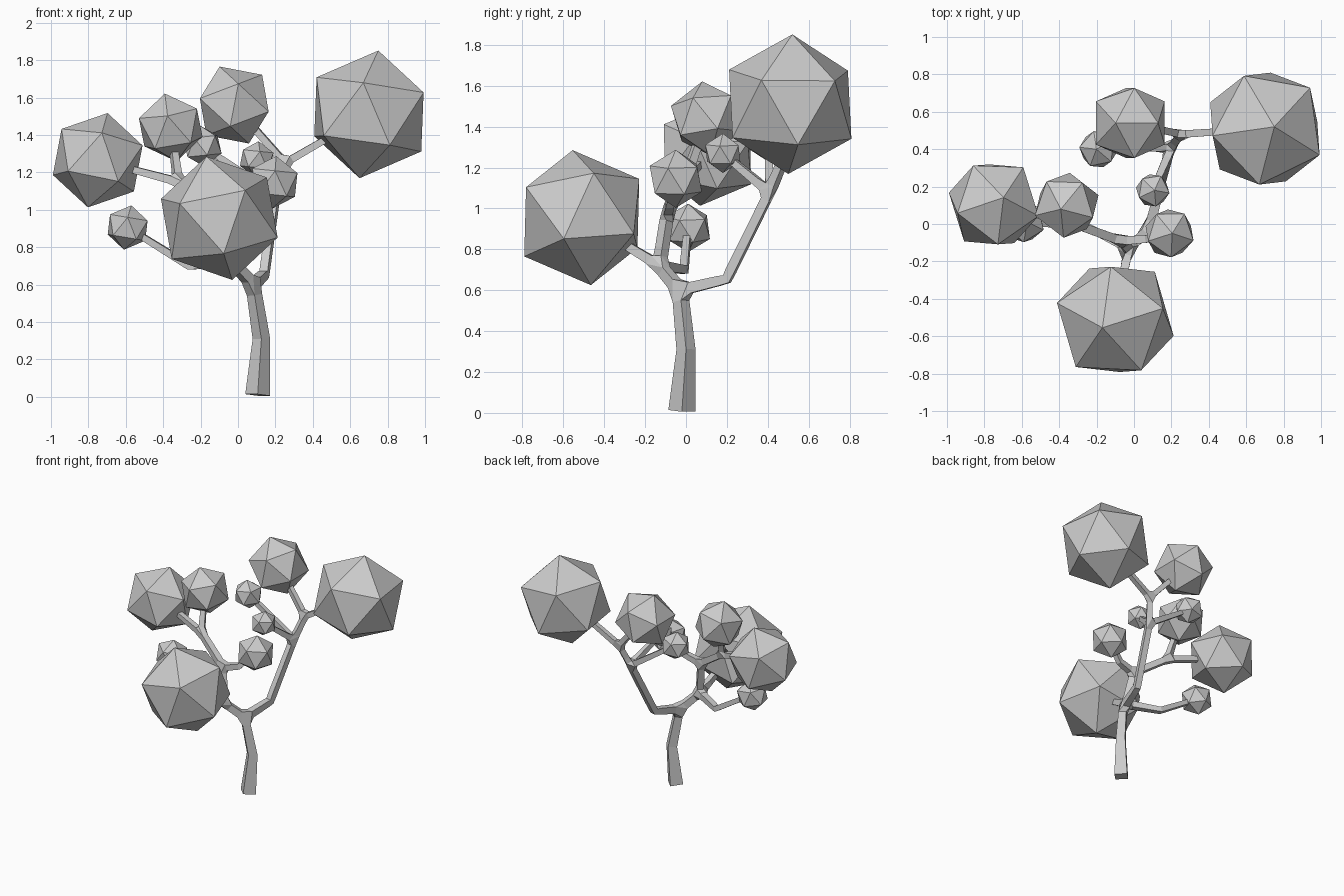
import bpy, bmesh
from mathutils import Vector, Matrix

cube = bpy.data.objects.get("Cube")
if cube:
    bpy.data.objects.remove(cube)

# One plain grey for the whole tree
grey = bpy.data.materials.new("plain_grey")
grey.use_nodes = True
colour = (0.6, 0.6, 0.6, 1)
grey.diffuse_color = colour
grey.node_tree.nodes["Principled BSDF"].inputs["Base Color"].default_value = colour


def add_object(name, bm):
    mesh = bpy.data.meshes.new(name)
    bm.to_mesh(mesh)
    bm.free()
    mesh.materials.append(grey)
    obj = bpy.data.objects.new(name, mesh)
    bpy.context.scene.collection.objects.link(obj)
    return obj


def frame(pole, side):
    """Orthonormal basis whose z is the pole and whose x leans to the side."""
    z = Vector(pole).normalized()
    x = Vector(side)
    x = (x - z * x.dot(z)).normalized()
    return Matrix((x, z.cross(x), z)).transposed()


# Foliage: a low-poly ball turned by the directions of two neighbouring corners
def foliage(name, centre, radius, pole, side):
    bm = bmesh.new()
    bmesh.ops.create_icosphere(bm, subdivisions=1, radius=radius)
    top = max(bm.verts, key=lambda v: v.co.z)
    neighbour = top.link_edges[0].other_vert(top)
    turn = frame(pole, side) @ frame(top.co, neighbour.co).transposed()
    bm.transform(Matrix.Translation(centre) @ turn.to_4x4())
    add_object(name, bm)


BALLS = {
    "back_left": ((0.70, 0.51, 1.51), 0.345, (0.05, 0.01, 0.34), (-0.03, -0.30, 0.17)),
    "front": ((-0.10, -0.51, 0.955), 0.34, (-0.07, -0.045, 0.335), (0.14, -0.275, 0.15)),
    "right": ((-0.75, 0.105, 1.265), 0.26, (0.05, 0.035, 0.24), (0.16, 0.2, 0.06)),
    "right_upper": ((-0.36, 0.10, 1.44), 0.185, (-0.03, -0.02, 0.175), (0.11, 0.15, 0.08)),
    "back_top": ((-0.02, 0.54, 1.56), 0.22, (-0.08, 0, 0.21), (0.15, 0, 0.17)),
    "right_lower": ((-0.59, 0.01, 0.905), 0.12, (0.02, 0, 0.12), (0, -0.1, 0.05)),
    "middle": ((0.19, -0.05, 1.145), 0.143, (0.1, 0, 1), (0.7, -0.2, 0.5)),
    "small_upper": ((0.10, 0.18, 1.27), 0.097, (0.1, 0, 1), (0.2, -1, 0.5)),
    "small_back": ((-0.19, 0.40, 1.34), 0.11, (-0.1, 0, 1), (-0.5, -1, 0.5)),
}
for name, spec in BALLS.items():
    foliage("foliage_" + name, *spec)

# Branch skeleton: joint -> (parent, position, half width)
JOINTS = {
    "base": (None, (0.105, -0.02, 0.01), 0.047),
    "bend": ("base", (0.125, 0.0, 0.31), 0.033),
    "fork": ("bend", (0.08, -0.03, 0.60), 0.028),
    "back_bend": ("fork", (0.14, 0.20, 0.655), 0.023),
    "back_fork": ("back_bend", (0.20, 0.41, 1.08), 0.022),
    "top_fork": ("back_fork", (0.25, 0.48, 1.25), 0.020),
    "front_fork": ("fork", (-0.03, -0.13, 0.72), 0.025),
    "inner_fork": ("front_fork", (-0.07, -0.09, 0.98), 0.024),
    "right_fork": ("inner_fork", (-0.32, 0.0, 1.15), 0.022),
    "low_bend": ("front_fork", (-0.26, -0.01, 0.70), 0.020),
    "middle_bend": ("inner_fork", (0.07, -0.08, 1.02), 0.020),
}
# Twigs run from a joint into a ball
TWIGS = {
    "back_left": "top_fork", "back_top": "top_fork", "small_upper": "back_fork",
    "small_back": "back_fork", "front": "front_fork", "right": "right_fork",
    "right_upper": "right_fork", "right_lower": "low_bend", "middle": "middle_bend",
}
for ball, joint in TWIGS.items():
    JOINTS["tip_" + ball] = (joint, BALLS[ball][0], 0.017)

bm = bmesh.new()
skin = bm.verts.layers.skin.verify()
made = {}
for name, (parent, place, half) in JOINTS.items():
    if name.startswith("tip_"):
        place = made[parent].co.lerp(Vector(place), 0.8)
    vert = made[name] = bm.verts.new(place)
    vert[skin].radius = (half, half)
    vert[skin].use_root = parent is None
    if parent:
        bm.edges.new((made[parent], vert))
tree = add_object("trunk_and_branches", bm)
modifier = tree.modifiers.new("Skin", "SKIN")
modifier.branch_smoothing = 0
modifier.use_smooth_shade = False
